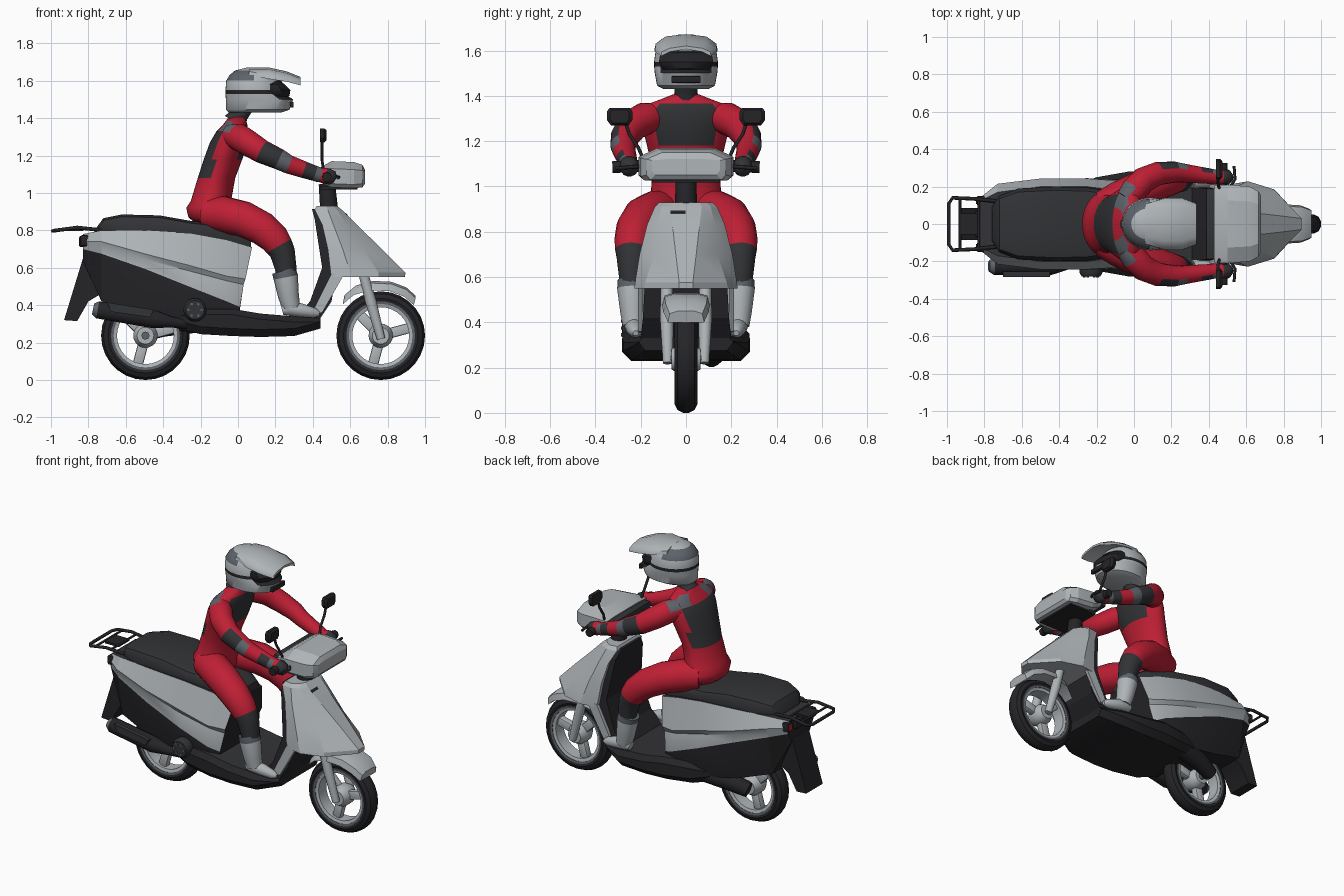
import bpy, bmesh, math
from mathutils import Vector, Matrix

if "Cube" in bpy.data.objects:
    bpy.data.objects.remove(bpy.data.objects["Cube"])

COLORS = {"light_grey": (0.43, 0.46, 0.48), "black": (0.018, 0.018, 0.021), "red": (0.52, 0.014, 0.035),
          "mid_grey": (0.11, 0.125, 0.145), "charcoal": (0.032, 0.033, 0.037)}
MATS = {}
for key, c in COLORS.items():
    MATS[key] = bpy.data.materials.new(key)
    MATS[key].diffuse_color = (*c, 1)
KEYS = list(COLORS)


def finish(name, bm, angle=35):
    """Clean up, smooth below the angle, keep only the used materials."""
    bmesh.ops.remove_doubles(bm, verts=bm.verts, dist=1e-5)
    bmesh.ops.recalc_face_normals(bm, faces=bm.faces)
    used = sorted({f.material_index for f in bm.faces})
    for f in bm.faces:
        f.smooth = True
        f.material_index = used.index(f.material_index)
    for e in bm.edges:
        e.smooth = e.calc_face_angle(0) < math.radians(angle)
    me = bpy.data.meshes.new(name)
    bm.to_mesh(me)
    bm.free()
    for i in used:
        me.materials.append(MATS[KEYS[i]])
    ob = bpy.data.objects.new(name, me)
    bpy.context.collection.objects.link(ob)
    return ob


def skin(name, rings, color, angle=35, caps=True):
    """Bridge closed rings; color(ring, point, centre) gives each face its colour."""
    bm = bmesh.new()
    vs = [[bm.verts.new(p) for p in r] for r in rings]
    n = len(rings[0])
    for i in range(len(vs) - 1):
        for k in range(n):
            j = (k + 1) % n
            f = bm.faces.new((vs[i][k], vs[i][j], vs[i + 1][j], vs[i + 1][k]))
            f.material_index = KEYS.index(color(i, k, f.calc_center_median()))
    for i, end in ((0, vs[0]), (len(vs) - 2, vs[-1])) if caps else ():
        f = bm.faces.new(end)
        f.material_index = KEYS.index(color(i, 0, f.calc_center_median()))
    return finish(name, bm, angle)


def loft(name, halves, cols, angle=35):
    """Rings given as half outlines on +y and mirrored; cols: one colour per strip, last closes the ring."""
    m = len(halves[0])
    rings = [h + [(x, -y, z) for x, y, z in reversed(h)] for h in halves]

    def color(i, k, c):
        if k >= m:
            k = 2 * m - 2 - k if k < 2 * m - 1 else 0
        return cols[min(k, len(cols) - 1)]
    return skin(name, rings, color, angle)


def rounds(name, stations, rule, n=32):
    """Stack of horizontal ellipses (z, x centre, x radius, y radius)."""
    rings = [[(xc + rx * math.cos(math.tau * k / n), ry * math.sin(math.tau * k / n), z) for k in range(n)]
             for z, xc, rx, ry in stations]
    return skin(name, rings, lambda i, k, c: rule(c), 50)


def limb(name, pts, cols, n=14, s=1, rule=None):
    """Tapered tube through (x, y, z, radius), coloured per segment or by rule; s mirrors y."""
    P = [Vector((x, y * s, z)) for x, y, z, r in pts]
    q, rings, last = None, [], None
    for i, p in enumerate(P):
        t = (P[min(i + 1, len(P) - 1)] - P[max(i - 1, 0)]).normalized()
        q = t.to_track_quat('Z', 'Y') if q is None else last.rotation_difference(t) @ q
        last = t
        rings.append([p + q @ Vector((math.cos(math.tau * k / n), math.sin(math.tau * k / n), 0)) * pts[i][3]
                      for k in range(n)])

    def color(i, k, c):
        col = cols[min(i, len(cols) - 1)]
        return rule(col, (c - (P[i] + P[i + 1]) / 2) * Vector((1, s, 1)).to_4d().to_3d().magnitude ** 0, c) if rule else col
    return skin(name, rings, color, 50)


def wire(name, pts, r, col, s=1):
    return limb(name, [(*p, r) for p in pts], [col], 8, s)


def prism(name, outline, y0, y1, col):
    return skin(name, [[(x, y, z) for x, z in outline] for y in (y0, y1)], lambda i, k, c: col)


def box(name, loc, size, col, tilt=0, bevel=0.0):
    bm = bmesh.new()
    bmesh.ops.create_cube(bm, size=1, matrix=Matrix.Diagonal((*size, 1)))
    if bevel:
        bmesh.ops.bevel(bm, geom=bm.edges[:], offset=bevel, segments=2, affect='EDGES', profile=0.5)
    bmesh.ops.transform(bm, verts=bm.verts, matrix=Matrix.Translation(loc) @ Matrix.Rotation(tilt, 4, 'Y'))
    for f in bm.faces:
        f.material_index = KEYS.index(col)
    return finish(name, bm)


def lathe(name, profile, loc, col, n=32):
    """Turn a closed (radius, y) outline about the axle."""
    rings = [[(loc[0] + r * math.cos(a), loc[1] + y, loc[2] + r * math.sin(a)) for r, y in profile]
             for a in [math.tau * k / n for k in range(n + 1)]]
    return skin(name, rings, lambda i, k, c: col, caps=False)


# Wheels
for label, cx in (("rear", -0.495), ("front", 0.763)):
    c = (cx, 0, 0.237)
    lathe(label + "_tyre", [(.172, -.04), (.2, -.05), (.224, -.038), (.237, -.012), (.237, .012), (.224, .038),
                            (.2, .05), (.172, .04)], c, "black", 28)
    lathe(label + "_rim", [(.152, -.04), (.172, -.046), (.178, 0), (.172, .046), (.152, .04)], c, "light_grey")
    lathe(label + "_rim_band", [(.17, -.048), (.184, -.05), (.184, .05), (.17, .048)], c, "mid_grey")
    lathe(label + "_hub", [(.0, -.065), (.045, -.065), (.065, -.03), (.065, .03), (.045, .065), (0, .065)], c, "light_grey", 20)
    for k in range(3):
        a = math.radians(15 + 120 * k)
        box(f"{label}_spoke_{k}", (cx + .1 * math.cos(a), 0, .237 + .1 * math.sin(a)), (.12, .045, .055), "light_grey", -a, .008)

# Rear bodywork: dark lower, light upper; station x then (half width, height) per level
BODY = [(-.83, (.09, .64), (.13, .70), (.13, .72), (.135, .74), (.12, .78)),
        (-.73, (.15, .42), (.19, .675), (.205, .71), (.215, .74), (.17, .80)),
        (-.5, (.19, .345), (.235, .595), (.225, .645), (.243, .675), (.20, .80)),
        (-.25, (.21, .30), (.245, .495), (.225, .58), (.243, .61), (.20, .785)),
        (-.06, (.20, .30), (.235, .42), (.21, .53), (.23, .555), (.175, .75))]
rings = [[(s[0], y, z) for y, z in s[1:]] for s in BODY]
rings.append([(0, .19, .31), (.01, .20, .39), (.03, .18, .51), (.04, .19, .54), (.075, .14, .71)])
loft("rear_bodywork", rings, ["black", "light_grey", "light_grey", "light_grey", "charcoal"], 25)

# Seat
SEAT = [(-.76, .79, .81, .09), (-.72, .79, .865, .15), (-.62, .78, .885, .19), (-.42, .77, .88, .2),
        (-.25, .765, .85, .195), (-.05, .74, .83, .165), (.07, .70, .76, .12)]
loft("seat", [[(x, w * .95, b), (x, w, (b + t) / 2), (x, w * .9, t - .012), (x, w * .6, t)] for x, b, t, w in SEAT],
     ["charcoal"], 40)

# Floor tray and underside
TRAY = [(-.34, .28, .37, .2), (-.2, .245, .38, .25), (-.03, .235, .38, .28), (.12, .23, .355, .282),
        (.3, .235, .34, .275), (.44, .275, .34, .21)]
loft("floor_tray", [[(x, w * .86, b), (x, w, b + .04), (x, w, t - .03), (x, w * .88, t)] for x, b, t, w in TRAY],
     ["black", "black", "black", "charcoal"], 25)

# Leg shield: light nose, dark inner panel, light lower edges
NOSE = [(.55, .50, .21, .61, .228, .75, .185, .893, .03), (.575, .495, .208, .6, .225, .75, .18, .895, .03),
        (.70, .48, .19, .56, .205, .67, .14, .77, .045), (.83, .45, .16, .51, .172, .58, .125, .635, .06),
        (.91, .41, .13, .48, .138, .53, .11, .555, .07), (.93, .42, .11, .47, .118, .51, .09, .53, .06)]
loft("front_nose", [[(h[k], h[k + 1], h[0]) for k in (1, 3, 5, 7)] for h in NOSE], ["light_grey"], 15)
INNER = [(.33, .30, .44, .2), (.42, .385, .5, .19), (.6, .45, .53, .18), (.86, .41, .48, .14), (.915, .395, .45, .1)]
loft("inner_leg_panel", [[(a, w, z), (b, w, z)] for z, a, b, w in INNER], ["black"], 15)
for s, side in ((1, "left"), (-1, "right")):
    prism(side + "_shield_edge", [(.5, .57), (.57, .57), (.45, .36), (.29, .335), (.27, .35), (.4, .37)],
          .19 * s, .212 * s, "light_grey")
box("nose_vent", (.577, -.035, .885), (.008, .065, .018), "black", math.radians(-45))

# Front fender and forks
FENDER = [(.57, .455, .07), (.63, .505, .095), (.72, .53, .105), (.82, .525, .105), (.9, .495, .1), (.95, .45, .08)]
loft("front_fender", [[(x - .01, w, z - .05), (x, w * .9, z - .012), (x, w * .45, z)] for x, z, w in FENDER], ["light_grey"], 40)
for s, side in ((1, "left"), (-1, "right")):
    limb(side + "_fork", [(.67, .085, .57, .026), (.71, .085, .42, .03), (.765, .08, .22, .022)], ["light_grey"], 12, s)
wire("front_axle", [(.763, -.09, .237), (.763, .09, .237)], .018, "mid_grey")

# Steering column, handlebar cover and dash
limb("steering_column", [(.49, 0, .88, .05), (.475, 0, 1.05, .045)], ["black"])
COVER = [(.43, 1.06, 1.13, .205), (.5, 1.03, 1.17, .21), (.62, 1.025, 1.165, .2), (.665, 1.03, 1.15, .175), (.68, 1.05, 1.12, .15)]
loft("handlebar_cover", [[(x, w * .9, b), (x, w, b + .02), (x, w, (b + t) / 2 + .03), (x, w * .6, t)] for x, b, t, w in COVER],
     ["light_grey"], 20)
box("cover_underside", (.54, 0, 1.028), (.2, .3, .02), "black")
box("dash", (.42, 0, 1.1), (.07, .38, .05), "charcoal", 0, .01)
wire("handlebar", [(.475, -.25, 1.09), (.475, .25, 1.09)], .016, "black")
for s, side in ((1, "left"), (-1, "right")):
    wire(side + "_grip", [(.475, .2, 1.09), (.475, .325, 1.085)], .026, "black", s)
    wire(side + "_brake_lever", [(.51, .19, 1.09), (.54, .24, 1.085), (.535, .31, 1.08)], .008, "black", s)
    wire(side + "_mirror_stalk", [(.46, .18, 1.1), (.45, .21, 1.17), (.45, .25, 1.23), (.45, .27, 1.29)], .008, "black", s)
    # bevelled mirror head as an octagon plate
    skin(side + "_mirror", [[(x, s * (.293 + .056 * g * a), 1.308 + .038 * g * b) for a, b in
                             ((-1, -.4), (-.7, -1), (.7, -1), (1, -.4), (1, .6), (.8, 1), (-.8, 1), (-1, .6))]
                            for x, g in ((.438, .95), (.46, 1), (.472, .75))], lambda i, k, c: "black")

# Rear mudguard, lights and carrier
prism("rear_mudguard", [(-.82, .68), (-.93, .32), (-.86, .315), (-.8, .42), (-.7, .48), (-.7, .66)], -.085, .085, "black")
box("tail_light", (-.83, 0, .74), (.04, .14, .06), "black", 0, .01)
for s, side in ((1, "left"), (-1, "right")):
    box(side + "_turn_signal", (-.82, .125 * s, .745), (.045, .05, .06), "black", 0, .01)
    box(side + "_reflector", (-.843, .125 * s, .745), (.004, .034, .04), "red")
    wire(side + "_carrier_rail", [(-.72, .12, .80), (-.86, .135, .815), (-.97, .14, .80), (-.99, .11, .797), (-.99, 0, .797)],
         .01, "black", s)
for k, x in enumerate((-.93, -.83)):
    wire(f"carrier_bar_{k}", [(x, -.135, .808), (x, .135, .808)], .007, "black")
box("carrier_mount", (-.875, 0, .803), (.1, .11, .014), "black")

# Exhaust, engine cover and swing arm
limb("exhaust", [(-.775, -.225, .38, .03), (-.75, -.225, .375, .047), (-.45, -.225, .325, .05), (-.36, -.215, .31, .03),
                 (-.2, -.17, .29, .022)], ["mid_grey", "black"])
prism("exhaust_guard", [(-.7, .415), (-.45, .375), (-.47, .335), (-.68, .365)], -.283, -.255, "charcoal")
lathe("engine_cover", [(0, -.03), (.05, -.03), (.062, -.01), (.062, .03), (0, .03)], (-.23, -.25, .375), "charcoal", 20)
for k in range(6):
    a = math.tau * k / 6
    lathe(f"engine_cover_bolt_{k}", [(0, -.004), (.007, -.004), (.007, .004), (0, .004)],
          (-.23 + .035 * math.cos(a), -.282, .375 + .035 * math.sin(a)), "mid_grey", 8)
limb("swing_arm", [(-.15, .17, .32, .06), (-.4, .14, .29, .06), (-.53, .11, .245, .045)], ["black"])
wire("rear_axle", [(-.495, -.1, .237), (-.495, .12, .237)], .022, "mid_grey")
box("engine_block", (-.24, 0, .33), (.16, .28, .14), "black", 0, .02)


# Rider torso with dark back and chest panels
def suit(c):
    axis = -.125 + (c.z - 1.08) * .36
    if c.x < axis - .015 and 1.08 < c.z < 1.33 and abs(c.y) < .15:
        return "charcoal"
    if c.z > 1.33 and c.x < -.035 and abs(c.y) > .07:
        return "mid_grey"
    if c.x > axis + .03 and 1.18 < c.z < 1.36 and abs(c.y) < .13:
        return "charcoal"
    return "red"


rounds("rider_torso", [(.84, -.14, .09, .13), (.87, -.15, .115, .165), (.92, -.155, .122, .172), (.955, -.145, .108, .155),
                       (1.08, -.115, .1, .15), (1.18, -.08, .103, .172), (1.27, -.05, .1, .195), (1.33, -.03, .085, .2),
                       (1.365, -.015, .065, .165), (1.385, -.01, .055, .11), (1.405, -.005, .045, .06)], suit, 40)
limb("rider_neck", [(-.015, 0, 1.38, .066), (.005, 0, 1.415, .05), (.04, 0, 1.48, .055)], ["charcoal"])


def sleeve(col, d, c):
    """Patches only on the outer lower side of the arm; grey at the back of the shoulder."""
    if c.x < -.01 and c.z > 1.32:
        return "mid_grey"
    outward = d.y * (1 if c.y > 0 else -1)
    return col if outward - d.z * .6 > -.012 else "red"


# Rider limbs
for s, side in ((1, "left"), (-1, "right")):
    limb(side + "_arm", [(-.04, .13, 1.31, .06), (.0, .18, 1.3, .072), (.05, .235, 1.27, .07), (.13, .27, 1.22, .063),
                         (.22, .278, 1.18, .056), (.27, .272, 1.153, .05), (.35, .262, 1.125, .045), (.41, .255, 1.105, .041),
                         (.44, .25, 1.095, .04)],
         ["red", "red", "red", "charcoal", "mid_grey", "red", "charcoal", "mid_grey"], 20, s, sleeve)
    limb(side + "_glove", [(.435, .25, 1.097, .036), (.47, .252, 1.092, .044), (.505, .25, 1.08, .04), (.52, .25, 1.07, .02)],
         ["red", "charcoal"], 14, s)
    limb(side + "_leg", [(-.17, .09, .89, .085), (-.08, .13, .885, .098), (.03, .185, .86, .096), (.13, .22, .81, .09),
                         (.195, .235, .755, .082), (.22, .238, .715, .075), (.238, .238, .68, .068), (.255, .238, .6, .058),
                         (.26, .238, .55, .055)], ["red"] * 5 + ["charcoal"], 18, s)
    limb(side + "_boot", [(.245, .238, .585, .064), (.255, .238, .55, .066), (.27, .235, .45, .056), (.285, .232, .385, .048)],
         ["mid_grey", "light_grey"], 16, s)
    limb(side + "_boot_foot", [(.235, .232, .375, .028), (.27, .232, .385, .042), (.34, .228, .372, .037),
                               (.41, .224, .358, .027), (.435, .222, .352, .012)], ["light_grey"], 14, s)


# Helmet with strap band, eye opening and crown patch
def shell(c):
    if 1.5 < c.z < 1.6 and c.x > .205 or 1.53 < c.z < 1.55:
        return "black"
    return "mid_grey" if 1.6 < c.z < 1.66 and c.x < .075 else "light_grey"


rounds("helmet", [(1.43, .09, .14, .1), (1.445, .105, .17, .128), (1.5, .115, .18, .138), (1.53, .09, .157, .141),
                  (1.55, .089, .156, .141), (1.6, .085, .148, .134), (1.63, .085, .13, .116), (1.655, .085, .1, .085),
                  (1.67, .085, .04, .035)], shell, 40)
# Curved goggles lens, wide at the top and pointed to the front
LENS = [(1.495, .235, .07), (1.52, .275, .105), (1.55, .28, .12), (1.58, .25, .115), (1.6, .225, .08)]
loft("goggles", [[(.17, w, z), (.17 + (x - .17) * .55, w, z), (x - .012, w * .6, z), (x, w * .15, z)] for z, x, w in LENS],
     ["black"], 40)
box("chin_vent", (.288, 0, 1.472), (.02, .13, .03), "black", 0, .004)
PEAK = [(.06, 1.672, .11, 1.63), (.16, 1.672, .138, 1.61), (.26, 1.65, .138, 1.595), (.335, 1.62, .11, 1.575)]
loft("helmet_peak", [[(x, .0, z - .014), (x, w * .65, z - .026), (x, w, e), (x, w * .97, e + .02), (x, w * .65, z - .01),
                      (x, .0, z)] for x, z, w, e in PEAK], ["light_grey"], 50)

for m in bpy.data.materials:
    if m.users and not m.is_grease_pencil:
        m.use_nodes = True
        m.node_tree.nodes["Principled BSDF"].inputs["Base Color"].default_value = m.diffuse_color
